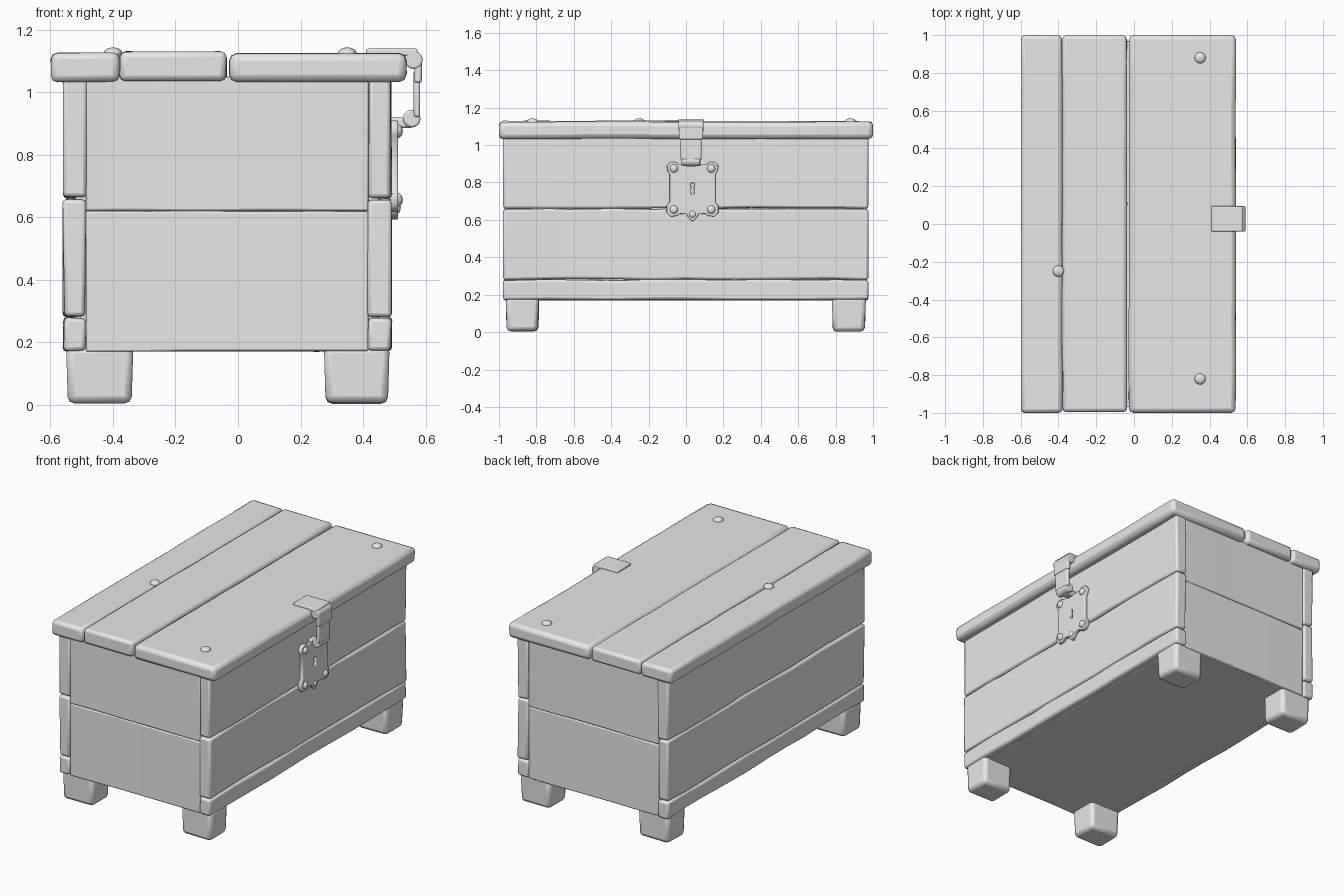
import bpy, bmesh, math, random
from mathutils import Vector

random.seed(4)
cube = bpy.data.objects.get("Cube")
if cube:
    bpy.data.objects.remove(cube)

grey = bpy.data.materials.new("plain grey")
grey.use_nodes = True
COLOUR = (0.8, 0.8, 0.8, 1)
grey.diffuse_color = COLOUR
grey.node_tree.nodes["Principled BSDF"].inputs["Base Color"].default_value = COLOUR


def finish(obj, bevel=0.0, segments=2):
    """Colour, round and smooth a part."""
    obj.data.materials.append(grey)
    if bevel:
        mod = obj.modifiers.new("Worn edges", "BEVEL")
        mod.width, mod.segments = bevel, segments
        mod.limit_method, mod.angle_limit = "ANGLE", math.radians(35)
    bpy.ops.object.select_all(action="DESELECT")
    obj.select_set(True)
    bpy.context.view_layer.objects.active = obj
    bpy.ops.object.shade_smooth_by_angle(angle=math.radians(40))
    return obj


def board(name, xs, ys, zs, bevel=0.01, wear=0.0, cuts=0, taper=1.0):
    """Box between limits, cut along its length and worn unevenly."""
    low, high = (Vector(v) for v in zip(xs, ys, zs))
    mid, size = (low + high) / 2, high - low
    bm = bmesh.new()
    bmesh.ops.create_cube(bm, size=1)
    for v in bm.verts:
        if v.co.z < 0:
            v.co.x *= taper
            v.co.y *= taper
        v.co = mid + v.co * size
    axis = max(range(3), key=lambda i: size[i])
    normal = Vector([float(i == axis) for i in range(3)])
    for k in range(cuts):
        t = (k + 1 + random.uniform(-0.3, 0.3)) / (cuts + 1)
        bmesh.ops.bisect_plane(bm, geom=bm.verts[:] + bm.edges[:] + bm.faces[:],
                               plane_co=low + size * t, plane_no=normal)
    for v in bm.verts:
        for i in range(3):
            inward = 1 if v.co[i] < mid[i] else -1
            if i != axis:
                v.co[i] += inward * random.uniform(-0.3, 1) * wear
    mesh = bpy.data.meshes.new(name)
    bm.to_mesh(mesh)
    bm.free()
    obj = bpy.data.objects.new(name, mesh)
    bpy.context.collection.objects.link(obj)
    return finish(obj, bevel)


def stud(name, pos, radius, squash, axis):
    """Flattened nail head."""
    bpy.ops.mesh.primitive_uv_sphere_add(segments=12, ring_count=8, radius=radius, location=pos)
    obj = bpy.context.object
    obj.name = name
    obj.scale[axis] = squash
    return finish(obj)


def pin(name, x, y, z, radius, length):
    """Cylinder lying along y."""
    bpy.ops.mesh.primitive_cylinder_add(vertices=16, radius=radius, depth=length,
                                        location=(x, y, z), rotation=(math.pi / 2, 0, 0))
    obj = bpy.context.object
    obj.name = name
    return finish(obj, 0.006)


# Chest body: closed core behind the boards
board("floor_and_core", (-0.52, 0.45), (-0.95, 0.95), (0.17, 1.05), 0.005)

# Long walls of three stacked boards
levels = [0.17, 0.28, 0.66, 1.05]
for side, xs in (("left", (0.415, 0.492)), ("right", (-0.56, -0.485))):
    for n in range(3):
        board(f"{side}_wall_board_{n + 1}", xs, (-0.978, 0.975),
              (levels[n], levels[n + 1]), 0.012, 0.006, 9)

# End walls sit between the long walls
for end, ys in (("front", (-0.97, -0.90)), ("back", (0.90, 0.968))):
    for n, zs in enumerate(((0.17, 0.62), (0.62, 1.05))):
        board(f"{end}_wall_board_{n + 1}", (-0.487, 0.417), ys, zs, 0.006, 0.003, 4)

# Tapered feet
for end, ys in (("front", (-0.965, -0.785)), ("back", (0.78, 0.962))):
    for side, xs in (("right", (-0.55, -0.335)), ("left", (0.275, 0.485))):
        board(f"{end}_{side}_foot", xs, ys, (0.003, 0.19), 0.022, 0.004, 0, 0.95)

# Lid planks with a narrow and a wide seam
board("lid_plank_right", (-0.6, -0.379), (-1, 1), (1.032, 1.126), 0.02, 0.004, 8)
board("lid_plank_middle", (-0.38, -0.036), (-0.995, 0.998), (1.034, 1.13), 0.018, 0.004, 8)
board("lid_plank_left", (-0.028, 0.54), (-1, 1), (1.032, 1.126), 0.024, 0.003, 8)
for n, (x, y) in enumerate(((0.35, 0.88), (0.35, -0.82), (-0.4, -0.25))):
    stud(f"lid_nail_{n + 1}", (x, y, 1.125), 0.03, 0.6, 2)

# Hasp: strap over the lid, hinge roll, hanging strap and staple
MID = 0.027
board("hasp_top_strap", (0.41, 0.575), (MID - 0.067, MID + 0.067), (1.115, 1.139), 0.006)
pin("hasp_hinge_roll", 0.562, MID, 1.103, 0.029, 0.134)
board("hasp_upper_strap", (0.563, 0.588), (MID - 0.065, MID + 0.065), (1.03, 1.1), 0.007)
board("hasp_hanging_strap", (0.562, 0.583), (MID - 0.056, MID + 0.056), (0.92, 1.07), 0.007)
pin("hasp_lower_roll", 0.556, MID, 0.915, 0.028, 0.1)
board("lock_staple", (0.48, 0.56), (MID - 0.028, MID + 0.028), (0.885, 0.918), 0.008)

# Lock plate: scalloped outline with a keyhole, extruded
half = [(0, 0.128), (0.075, 0.128), (0.09, 0.14), (0.118, 0.14), (0.134, 0.122),
        (0.13, 0.098), (0.118, 0.08), (0.118, -0.07), (0.134, -0.09), (0.134, -0.125),
        (0.115, -0.143), (0.085, -0.14), (0.07, -0.128), (0.03, -0.13), (0.02, -0.15), (0, -0.168)]
outline = half + [(-y, z) for y, z in half[-2:0:-1]]
keyhole = [(0.016 * math.sin(a), 0.022 + 0.016 * math.cos(a))
           for a in (math.radians(d) for d in range(-140, 141, 40))]
keyhole += [(0.014, -0.03), (-0.014, -0.03)]
curve = bpy.data.curves.new("lock_plate", "CURVE")
curve.dimensions, curve.fill_mode = "2D", "BOTH"
curve.extrude, curve.bevel_depth, curve.bevel_resolution = 0.008, 0.004, 1
for loop in (outline, keyhole):
    spline = curve.splines.new("POLY")
    spline.points.add(len(loop) - 1)
    for point, (y, z) in zip(spline.points, loop):
        point.co = (y, z, 0, 1)
    spline.use_cyclic_u = True
plate = bpy.data.objects.new("lock_plate", curve)
curve.materials.append(grey)
plate.location = (0.5, 0.035, 0.765)
plate.rotation_euler = (math.pi / 2, 0, math.pi / 2)
bpy.context.collection.objects.link(plate)

for n, (y, z) in enumerate(((-0.1, -0.11), (0.1, -0.11), (-0.1, 0.11), (0.1, 0.11))):
    stud(f"lock_nail_{n + 1}", (0.512, 0.035 + y, 0.765 + z), 0.022, 0.7, 0)
stud("lock_bottom_nail", (0.51, 0.035, 0.63), 0.018, 0.6, 0)
